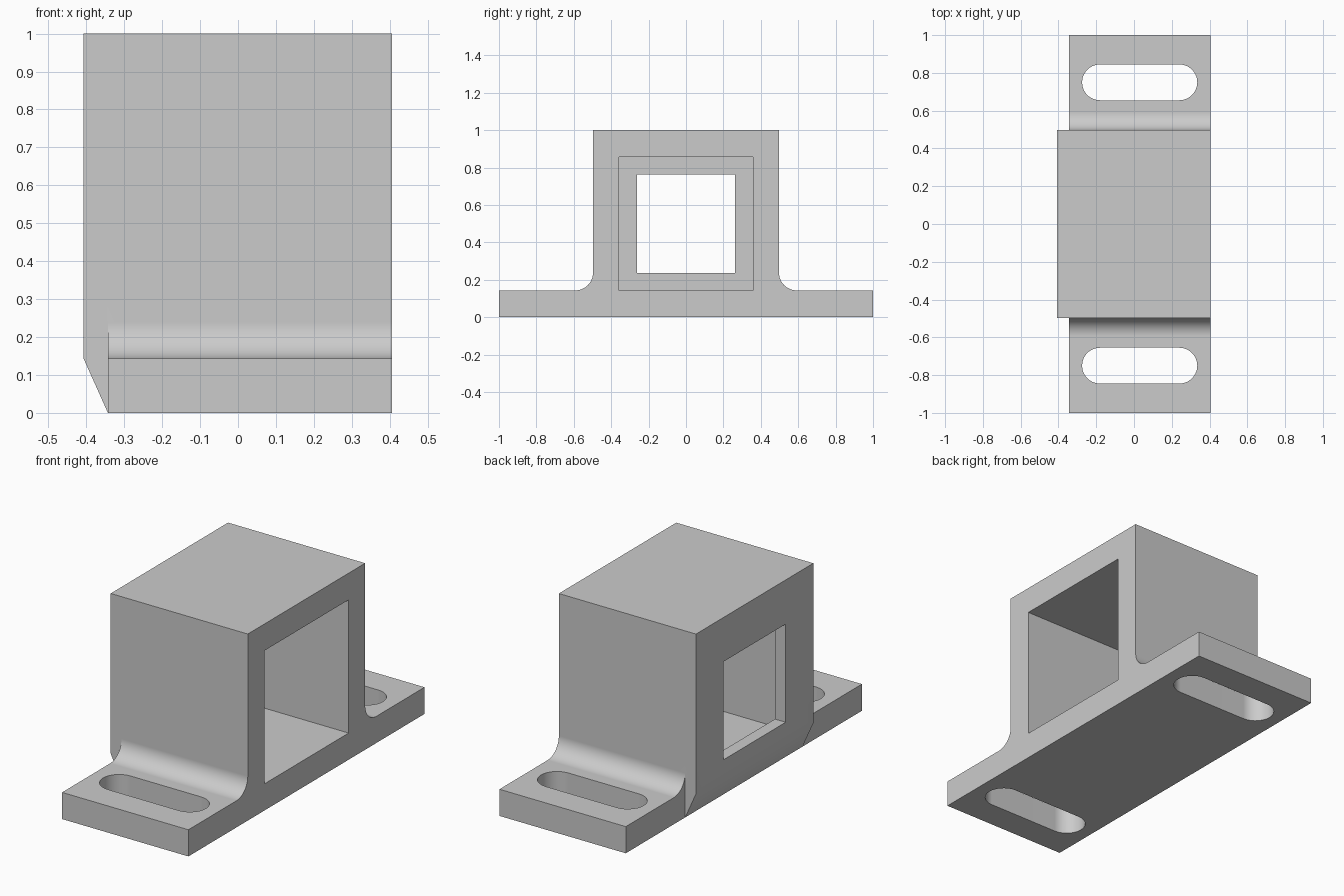
import bpy
import bmesh
from math import sin, cos, pi, radians
from mathutils import Vector

cube = bpy.data.objects.get("Cube")
if cube:
    bpy.data.objects.remove(cube, do_unlink=True)

# Main dimensions
X_BACK, X_PLATE, X_FRONT = -0.407, -0.343, 0.406
HALF, WALL, FILLET = 0.497, 0.143, 0.095
SLOT_X, SLOT_Y, SLOT_R = (-0.18, 0.24), 0.75, 0.095

grey = bpy.data.materials.new("plain grey")
grey.use_nodes = True
grey.diffuse_color = (0.6, 0.6, 0.6, 1)
grey.node_tree.nodes["Principled BSDF"].inputs["Base Color"].default_value = (0.6, 0.6, 0.6, 1)


def prism(name, points, sweep):
    """Extrude a closed 3D outline along a vector."""
    bm = bmesh.new()
    face = bm.faces.new([bm.verts.new(p) for p in points])
    out = bmesh.ops.extrude_face_region(bm, geom=[face])
    moved = [v for v in out["geom"] if isinstance(v, bmesh.types.BMVert)]
    bmesh.ops.translate(bm, verts=moved, vec=Vector(sweep))
    bmesh.ops.recalc_face_normals(bm, faces=bm.faces)
    mesh = bpy.data.meshes.new(name)
    bm.to_mesh(mesh)
    bm.free()
    mesh.materials.append(grey)
    obj = bpy.data.objects.new(name, mesh)
    bpy.context.collection.objects.link(obj)
    return obj


def arc(cx, cy, r, start, end, steps=14):
    angles = [radians(start + (end - start) * i / steps) for i in range(steps + 1)]
    return [(cx + r * cos(a), cy + r * sin(a)) for a in angles]


def square_bar(name, x0, x1, half):
    corners = [(-half, -half), (half, -half), (half, half), (-half, half)]
    return prism(name, [(x0, y, 0.5 + z) for y, z in corners], (x1 - x0, 0, 0))


def combine(target, tool, operation):
    mod = target.modifiers.new(operation.lower(), "BOOLEAN")
    mod.operation, mod.object, mod.solver = operation, tool, "EXACT"
    bpy.context.view_layer.objects.active = target
    bpy.ops.object.modifier_apply(modifier=mod.name)
    bpy.data.objects.remove(tool, do_unlink=True)


# Flanged body: half profile with fillet, mirrored across y
half_profile = [(1, 0), (1, WALL)]
half_profile += arc(HALF + FILLET, WALL + FILLET, FILLET, 270, 180)
half_profile += [(HALF, 1)]
outline = half_profile + [(-y, z) for y, z in reversed(half_profile)]
bracket = prism("bracket_body", [(X_PLATE, y, z) for y, z in outline],
                (X_FRONT - X_PLATE, 0, 0))

# End wall with chamfered foot
wall = [(X_BACK, 1), (X_BACK, WALL), (X_PLATE, 0), (X_PLATE + 0.2, 0), (X_PLATE + 0.2, 1)]
combine(bracket, prism("end_wall", [(x, -HALF, z) for x, z in wall], (0, 2 * HALF, 0)), "UNION")

# Deep square cavity and smaller window through the end wall
combine(bracket, square_bar("cavity_cutter", X_PLATE, 0.6, 0.5 - WALL), "DIFFERENCE")
combine(bracket, square_bar("window_cutter", -0.6, -0.2, 0.263), "DIFFERENCE")

# Rounded mounting slots
for side in (-1, 1):
    y = side * SLOT_Y
    slot = arc(SLOT_X[1], y, SLOT_R, -90, 90) + arc(SLOT_X[0], y, SLOT_R, 90, 270)
    combine(bracket, prism("slot_cutter", [(px, py, -0.1) for px, py in slot], (0, 0, 0.5)),
            "DIFFERENCE")

# Smooth fillets and slot ends, crisp edges elsewhere
bpy.ops.object.select_all(action="DESELECT")
bracket.select_set(True)
bpy.context.view_layer.objects.active = bracket
bpy.ops.object.shade_smooth_by_angle(angle=radians(25))
normals = bracket.modifiers.new("weighted normals", "WEIGHTED_NORMAL")
normals.keep_sharp = True
